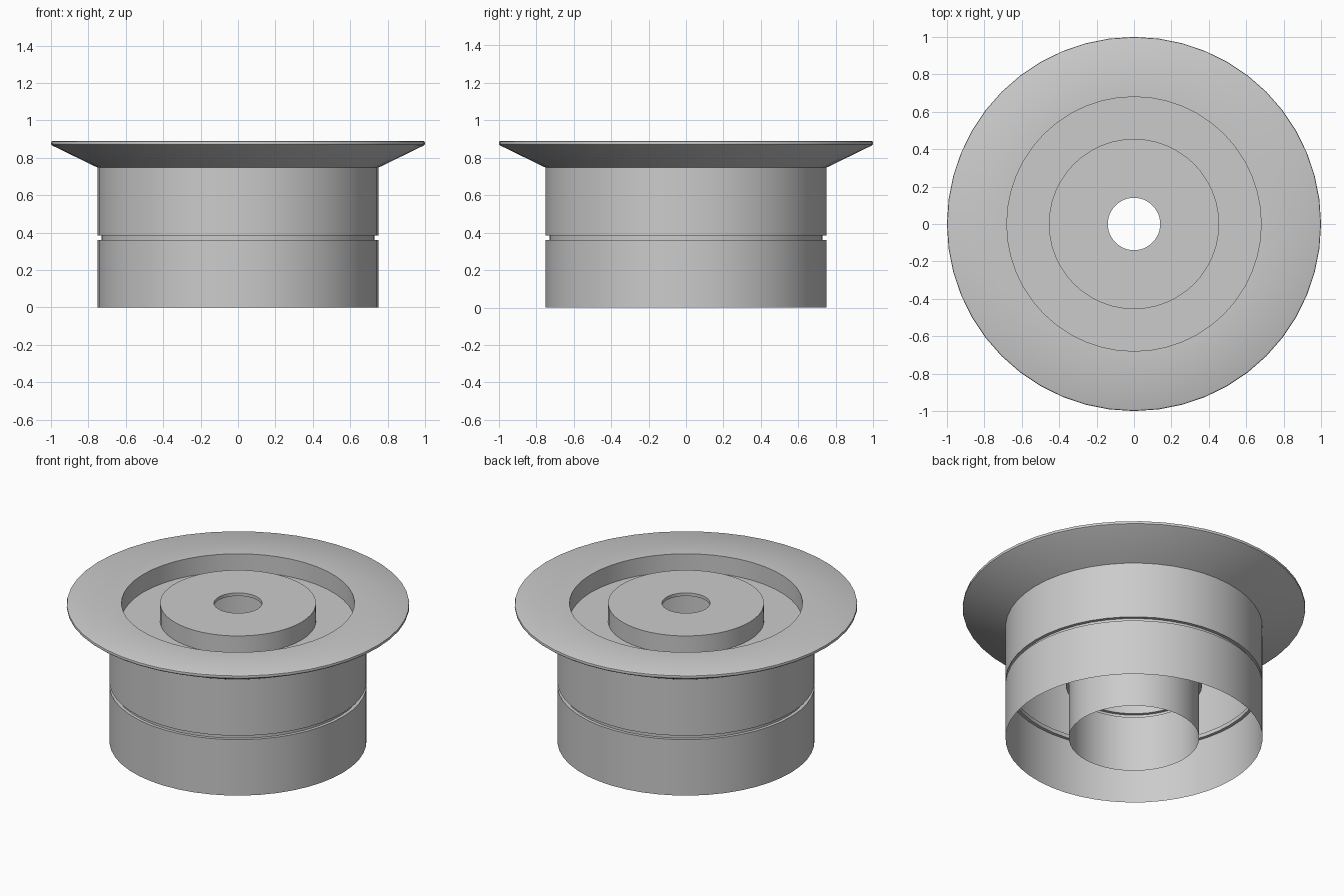
import bpy, bmesh, math
from mathutils import Matrix

if "Cube" in bpy.data.objects:
    bpy.data.objects.remove(bpy.data.objects["Cube"])

SIDES = 48


def lathe(name, profile):
    """Spin an (r, z) profile around the z axis into an open sheet."""
    bm = bmesh.new()
    verts = [bm.verts.new((r, 0, z)) for r, z in profile]
    edges = [bm.edges.new(pair) for pair in zip(verts, verts[1:])]
    bmesh.ops.spin(bm, geom=verts + edges, cent=(0, 0, 0), axis=(0, 0, 1),
                   angle=2 * math.pi, steps=SIDES, use_merge=True)
    bmesh.ops.remove_doubles(bm, verts=bm.verts, dist=1e-5)
    bmesh.ops.recalc_face_normals(bm, faces=bm.faces)
    # make the flange top face upward
    top = max(bm.faces, key=lambda f: f.normal.z ** 2 * f.calc_center_median().z)
    if top.normal.z < 0:
        bmesh.ops.reverse_faces(bm, faces=bm.faces)
    mesh = bpy.data.meshes.new(name)
    bm.to_mesh(mesh)
    bm.free()
    obj = bpy.data.objects.new(name, mesh)
    bpy.context.collection.objects.link(obj)
    bpy.context.view_layer.objects.active = obj
    obj.select_set(True)
    bpy.ops.object.shade_smooth_by_angle(angle=math.radians(30))
    return obj


def grooved_wall(r, r_groove, top):
    """Wall from the floor up with one shallow groove around it."""
    return [(r, 0), (r, 0.36), (r_groove, 0.36), (r_groove, 0.385),
            (r, 0.385), (r, top)]


# outer wall, flared rim, flange top, sunken channel, hub top, inner tube
profile = grooved_wall(0.75, 0.73, 0.747)
profile += [(0.99, 0.864), (0.998, 0.87), (1.0, 0.878), (0.998, 0.886), (0.99, 0.89)]
profile += [(0.68, 0.89), (0.68, 0.775), (0.455, 0.775), (0.455, 0.89)]
profile += [(0.14, 0.89), (0.14, 0.87)]
profile += grooved_wall(0.38, 0.398, 0.87)[::-1]
lathe("flanged_bushing", profile)
